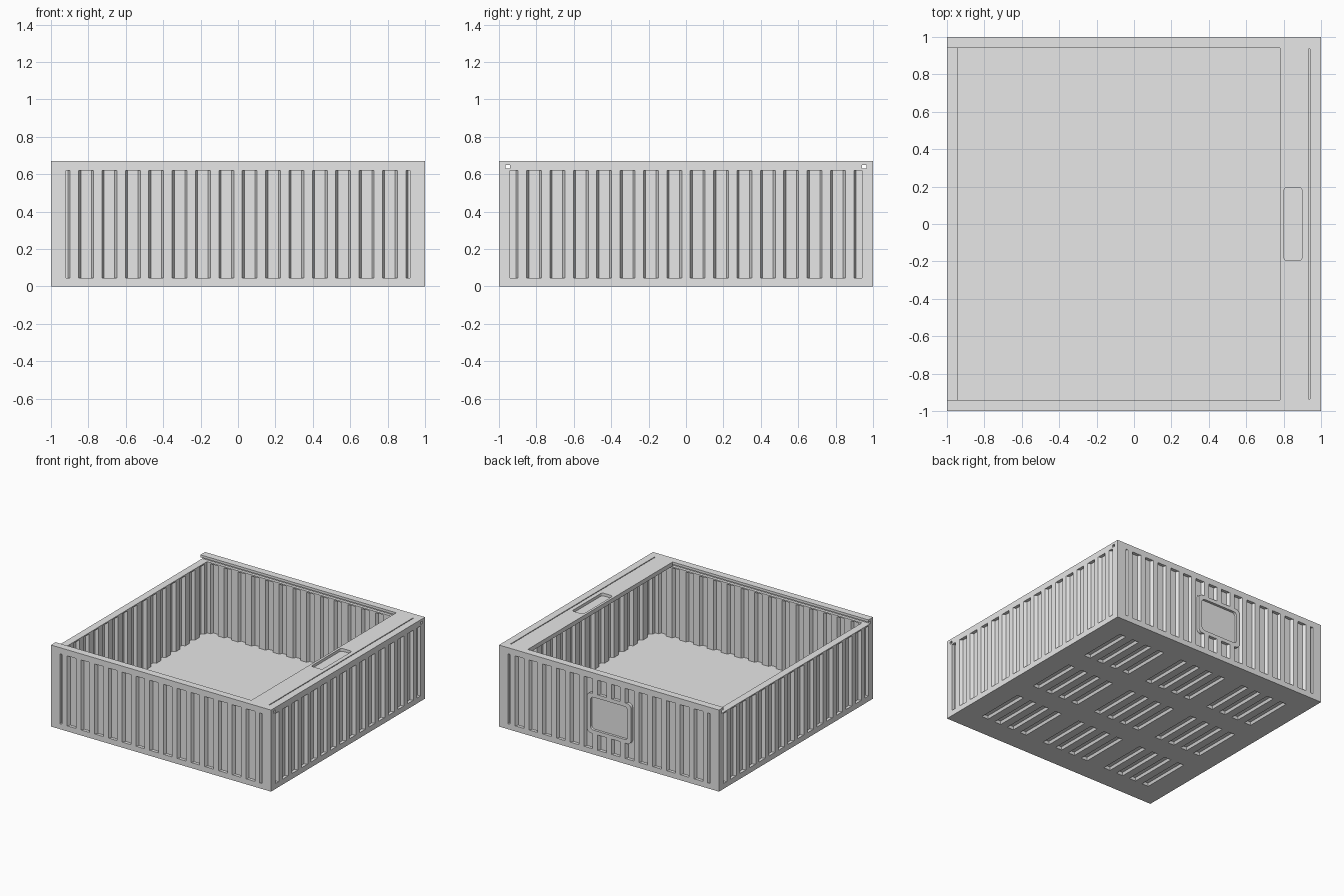
import bpy, bmesh, math
from mathutils import Matrix

cube = bpy.data.objects.get("Cube")
if cube:
    bpy.data.objects.remove(cube)

grey = bpy.data.materials.new("light_grey")
grey.use_nodes = True
grey.diffuse_color = (0.8, 0.8, 0.8, 1)
grey.node_tree.nodes["Principled BSDF"].inputs["Base Color"].default_value = (0.8, 0.8, 0.8, 1)

FLOOR, RAIL, TOP, INNER = 0.045, 0.62, 0.67, 0.94
ALONG_X = Matrix(((0, 0, 1, 0), (1, 0, 0, 0), (0, 1, 0, 0), (0, 0, 0, 1)))
FACE_BACK = Matrix(((1, 0, 0, 0), (0, 0, 1, 0), (0, 1, 0, 0), (0, 0, 0, 1)))


def turn(quarter):
    return Matrix.Rotation(quarter * math.pi / 2, 4, 'Z')


def prism(name, outlines, low, high, matrix=None, taper=0):
    """Extrude closed outlines from low to high, optionally shrinking the top."""
    bm = bmesh.new()
    for pts in outlines:
        cx = sum(p[0] for p in pts) / len(pts)
        cy = sum(p[1] for p in pts) / len(pts)
        bottom = [bm.verts.new((x, y, low)) for x, y in pts]
        top = [bm.verts.new((x - math.copysign(taper, x - cx),
                             y - math.copysign(taper, y - cy), high)) for x, y in pts]
        bm.faces.new(bottom)
        bm.faces.new(top)
        for i in range(len(pts)):
            j = (i + 1) % len(pts)
            bm.faces.new((bottom[i], bottom[j], top[j], top[i]))
    bm.transform(matrix or Matrix())
    bmesh.ops.recalc_face_normals(bm, faces=bm.faces)
    mesh = bpy.data.meshes.new(name)
    bm.to_mesh(mesh)
    bm.free()
    mesh.materials.append(grey)
    obj = bpy.data.objects.new(name, mesh)
    bpy.context.collection.objects.link(obj)
    return obj


def rect(x0, x1, y0, y1):
    return [(x0, y0), (x1, y0), (x1, y1), (x0, y1)]


def rounded(x0, x1, y0, y1, r, steps=5):
    pts = []
    corners = ((x1 - r, y1 - r), (x0 + r, y1 - r), (x0 + r, y0 + r), (x1 - r, y0 + r))
    for q, (cx, cy) in enumerate(corners):
        for s in range(steps + 1):
            a = (q + s / steps) * math.pi / 2
            pts.append((cx + r * math.cos(a), cy + r * math.sin(a)))
    return pts


def cut(obj, cutter):
    cutter.hide_render = True
    mod = obj.modifiers.new("cut", 'BOOLEAN')
    mod.operation, mod.solver, mod.object = 'DIFFERENCE', 'EXACT', cutter
    bpy.context.view_layer.objects.active = obj
    bpy.ops.object.modifier_apply(modifier=mod.name)
    bpy.data.objects.remove(cutter)


def corrugated(limit):
    """Plan outline of a folded sheet lying along the front side."""
    outer = [(-limit, 0.975)]
    for k in range(16):
        c = -0.9375 + 0.125 * k
        fold = ((c - 0.04, 1), (c - 0.028, 0.975), (c + 0.028, 0.975), (c + 0.04, 1))
        outer += [p for p in fold if abs(p[0]) < limit - 0.001]
    outer.append((limit, 0.975))
    return [(u, -d) for u, d in outer] + [(u, 0.035 - d) for u, d in reversed(outer)]


# Floor with three by three groups of slots pressed into the underside
base = prism("floor", [rect(-1, 1, -1, 1)], 0, FLOOR)
slots = []
for gx in (-0.6, 0, 0.6):
    for gy in (-0.6, 0, 0.6):
        for i in range(4):
            x = gx + (i - 1.5) * 0.125
            slots.append(rect(x - 0.032, x + 0.032, gy - 0.21, gy + 0.21))
cut(base, prism("slot_cutter", slots, -0.004, 0.02, taper=0.012))

# Corrugated walls
for q, name in enumerate(("front_wall", "left_wall", "back_wall", "right_wall")):
    wall = prism(name, [corrugated(INNER if q % 2 else 0.92)], FLOOR, RAIL, turn(q))
    if name == "back_wall":
        hole = [rect(-0.195, 0.195, 0.175, 0.495)]
        cut(wall, prism("label_hole_cutter", hole, 0.974, 1.05, FACE_BACK))

# Corner posts
for sx in (-1, 1):
    for sy in (-1, 1):
        side = ("left" if sx > 0 else "right", "back" if sy > 0 else "front")
        prism("_".join(side) + "_post",
              [rect(*sorted((sx * 0.92, sx)), *sorted((sy * INNER, sy)))], FLOOR, RAIL)

# Top rails with a groove for a sliding lid
channel = [(INNER, RAIL), (1, RAIL), (1, TOP), (INNER, TOP),
           (INNER, 0.65), (0.965, 0.65), (0.965, 0.63), (INNER, 0.63)]
prism("back_rail", [channel], -1, 1, ALONG_X)
prism("front_rail", [channel], -1, 1, turn(2) @ ALONG_X)
prism("right_rail", [rect(-1, -INNER, -INNER, INNER)], RAIL, 0.63)
prism("left_rail", [rect(INNER, 1, -INNER, INNER)], RAIL, 0.635)

# Wide lip with a finger recess and a narrow slit
lip = prism("wide_lip", [rect(0.78, 1, -INNER, INNER)], 0.635, TOP)
cut(lip, prism("finger_cutter", [rounded(0.8, 0.9, -0.195, 0.195, 0.02)], 0.647, 0.7))
cut(lip, prism("slit_cutter", [rect(0.934, 0.941, -0.935, 0.935)], 0.655, 0.7))

# Framed label panel on the back
panel = prism("label_panel", [rounded(-0.2, 0.2, 0.17, 0.5, 0.035)], 0.968, 1, FACE_BACK)
cut(panel, prism("label_cutter", [rounded(-0.17, 0.17, 0.2, 0.47, 0.03)], 0.98, 1.05, FACE_BACK))
